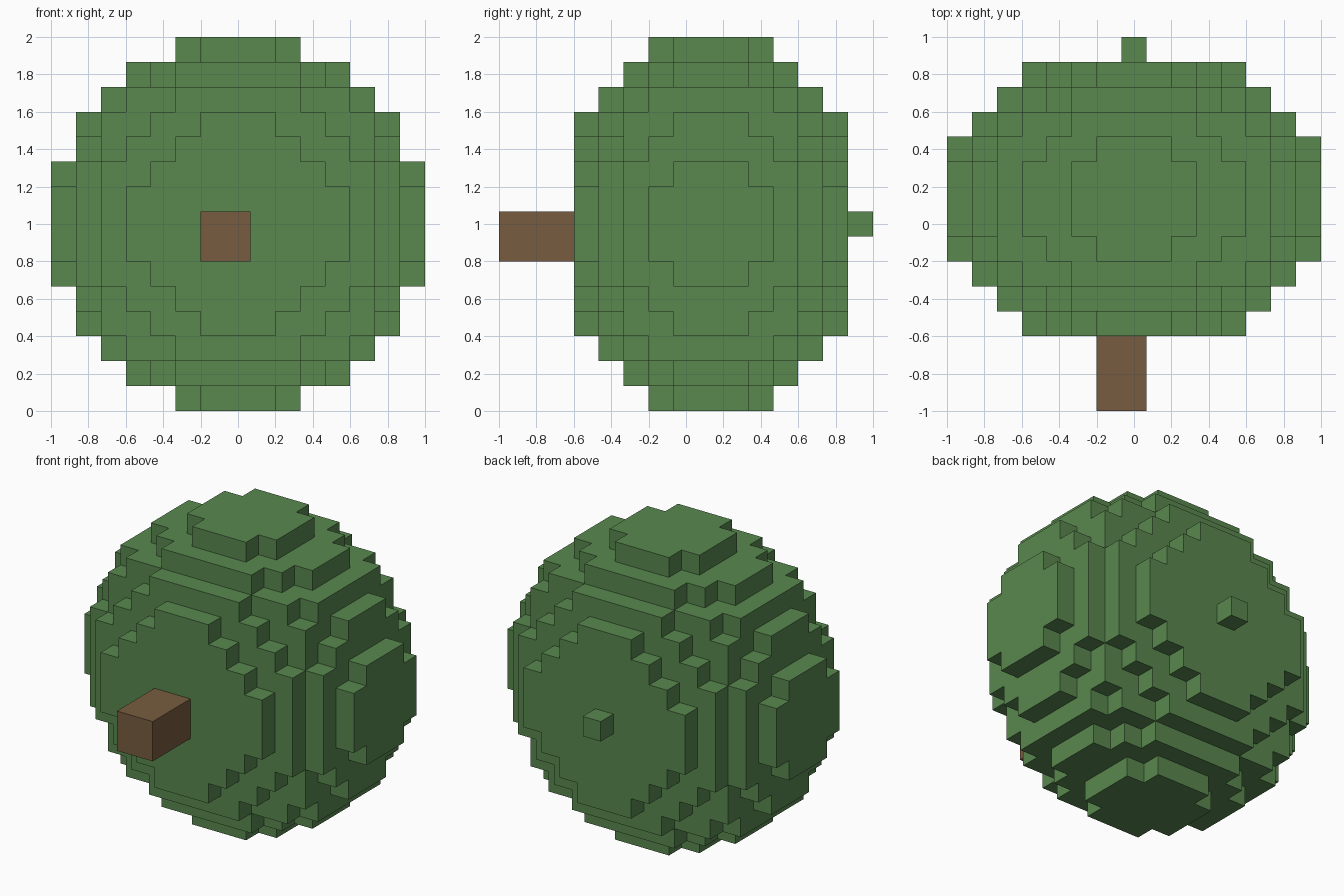
import bpy
import bmesh
from mathutils import Vector

cube = bpy.data.objects.get("Cube")
if cube:
    bpy.data.objects.remove(cube, do_unlink=True)

UNIT = 2 / 15                        # edge length of one block
CENTRE = Vector((0, UNIT, 1))        # middle of the ball
DIRS = [Vector(d) for d in ((1, 0, 0), (-1, 0, 0), (0, 1, 0),
                            (0, -1, 0), (0, 0, 1), (0, 0, -1))]


def make_material(name, rgb):
    mat = bpy.data.materials.new(name)
    mat.use_nodes = True
    colour = (*rgb, 1)
    mat.diffuse_color = colour
    bsdf = next(n for n in mat.node_tree.nodes if n.type == 'BSDF_PRINCIPLED')
    bsdf.inputs["Base Color"].default_value = colour
    return mat


def block_range(xs, ys, zs):
    return {(i, j, k) for i in xs for j in ys for k in zs}


def build_blocks(name, cells, solid, mat):
    """Skin a set of blocks, leaving out faces that touch any solid block."""
    bm = bmesh.new()
    for cell in sorted(cells):
        c = Vector(cell)
        for d in DIRS:
            if tuple(int(v) for v in c + d) in solid:
                continue
            u = Vector((d.y, d.z, d.x))
            v = d.cross(u)
            corners = [d + s * u + t * v
                       for s, t in ((-1, -1), (1, -1), (1, 1), (-1, 1))]
            bm.faces.new([bm.verts.new(CENTRE + UNIT * (c + p / 2)) for p in corners])
    bmesh.ops.remove_doubles(bm, verts=bm.verts[:], dist=UNIT / 100)
    mesh = bpy.data.meshes.new(name)
    bm.to_mesh(mesh)
    bm.free()
    mesh.materials.append(mat)
    obj = bpy.data.objects.new(name, mesh)
    bpy.context.collection.objects.link(obj)
    return obj


green = make_material("leaf green", (0.100, 0.246, 0.078))
brown = make_material("bark brown", (0.188, 0.107, 0.051))

# Ball: blocks inside an ellipsoid that is shorter from front to back
ball = {(i, j, k) for i, j, k in block_range(range(-7, 8), range(-5, 6), range(-7, 8))
        if i * i + 1.61 * j * j + k * k <= 57.5}
# Stem at the front, small nub at the back
stem = block_range((-1, 0), (-8, -7, -6), (-1, 0))
nub = block_range((0,), (6,), (0,))
solid = ball | stem | nub

build_blocks("ball", ball, solid, green)
build_blocks("stem", stem, solid, brown)
build_blocks("rear_nub", nub, solid, green)
